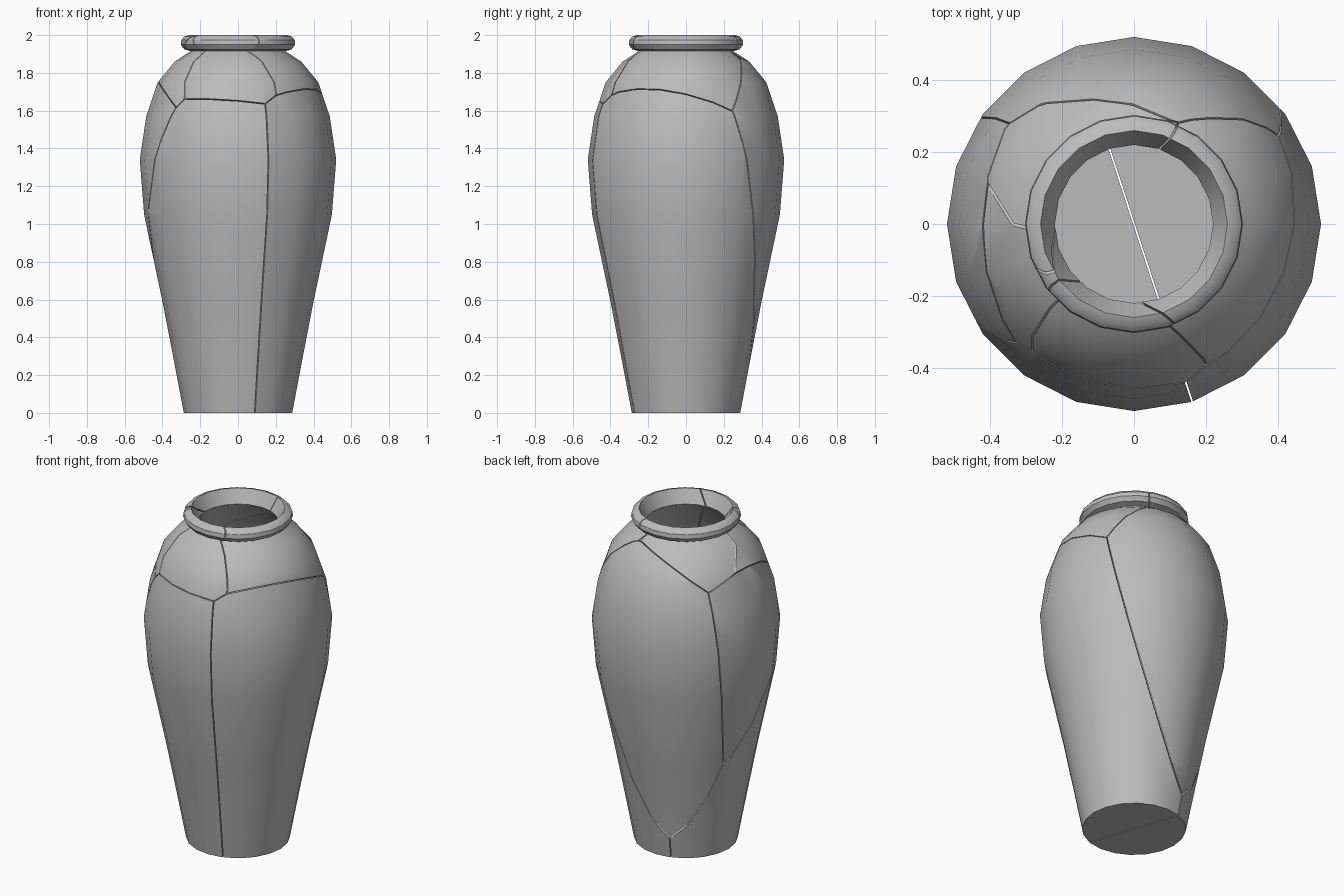
import bpy
import bmesh
import math
from mathutils import Vector

SIDES = 20
GAP = 0.0025  # half the width of a crack

cube = bpy.data.objects.get("Cube")
if cube:
    bpy.data.objects.remove(cube, do_unlink=True)

# One plain clay colour
clay = bpy.data.materials.new("grey clay")
clay.use_nodes = True
GREY = (0.5, 0.5, 0.5, 1)
clay.diffuse_color = GREY
clay.node_tree.nodes["Principled BSDF"].inputs["Base Color"].default_value = GREY

# Wall profile (radius, height): up the outside, over the lip, down the inside
OUTSIDE = [(.287, 0), (.34, .28), (.398, .58), (.497, 1.05), (.52, 1.34),
           (.486, 1.57), (.425, 1.75), (.335, 1.86), (.25, 1.915)]
LIP = [(.285, 1.925), (.303, 1.95), (.3, 1.975), (.285, 1.992), (.26, 2), (.22, 1.92)]
INSIDE = [(.3, 1.84), (.388, 1.73), (.45, 1.56), (.484, 1.34),
          (.462, 1.05), (.363, .58), (.305, .28), (.257, .03)]

# Each shard is the region where its linear field (x, y, z, constant) is largest
SHARDS = {
    "front_body_shard": (0, 0, 0, 0),
    "left_body_shard": (.95, .311, 0, 0),
    "back_body_shard": (-.141, 1.758, .418, -.585),
    "right_body_shard": (-.684, 1.004, .51, -.717),
    "front_shoulder_shard": (.108, .2, 1.2, -1.891),
    "left_shoulder_shard": (.417, .624, 1.127, -1.664),
    "back_shoulder_shard": (-.491, 1.234, 1.232, -1.928),
    "right_shoulder_shard": (-.3, .974, .837, -1.13),
}


def turn_vase():
    """Closed, hollow vase turned around the z axis."""
    bm = bmesh.new()
    rings = []
    for radius, height in OUTSIDE + LIP + INSIDE:
        ring = []
        for i in range(SIDES):
            a = math.tau * i / SIDES
            ring.append(bm.verts.new((radius * math.cos(a), radius * math.sin(a), height)))
        rings.append(ring)
    for low, high in zip(rings, rings[1:]):
        for i in range(SIDES):
            j = (i + 1) % SIDES
            bm.faces.new((low[i], low[j], high[j], high[i]))
    bm.faces.new(rings[0][::-1])
    bm.faces.new(rings[-1])
    return bm


def clip(bm, normal, offset):
    """Cut away the side where normal . p + offset > 0 and cap the cut."""
    size = normal.length
    n = normal / size
    cut = bmesh.ops.bisect_plane(
        bm, geom=bm.verts[:] + bm.edges[:] + bm.faces[:], dist=1e-6,
        plane_co=n * (-offset / size - GAP), plane_no=n, clear_outer=True)
    edges = [e for e in cut["geom_cut"]
             if isinstance(e, bmesh.types.BMEdge) and e.is_boundary]
    if edges:
        bmesh.ops.triangle_fill(bm, use_beauty=True, edges=edges, normal=n)


# Broken pieces, fitted together
for name, field in SHARDS.items():
    bm = turn_vase()
    for other, rival in SHARDS.items():
        if other != name:
            diff = [r - f for r, f in zip(rival, field)]
            clip(bm, Vector(diff[:3]), diff[3])
    bmesh.ops.recalc_face_normals(bm, faces=bm.faces[:])
    mesh = bpy.data.meshes.new(name)
    bm.to_mesh(mesh)
    bm.free()
    mesh.materials.append(clay)
    mesh.shade_smooth()
    mesh.set_sharp_from_angle(angle=math.radians(32))
    bpy.context.collection.objects.link(bpy.data.objects.new(name, mesh))
